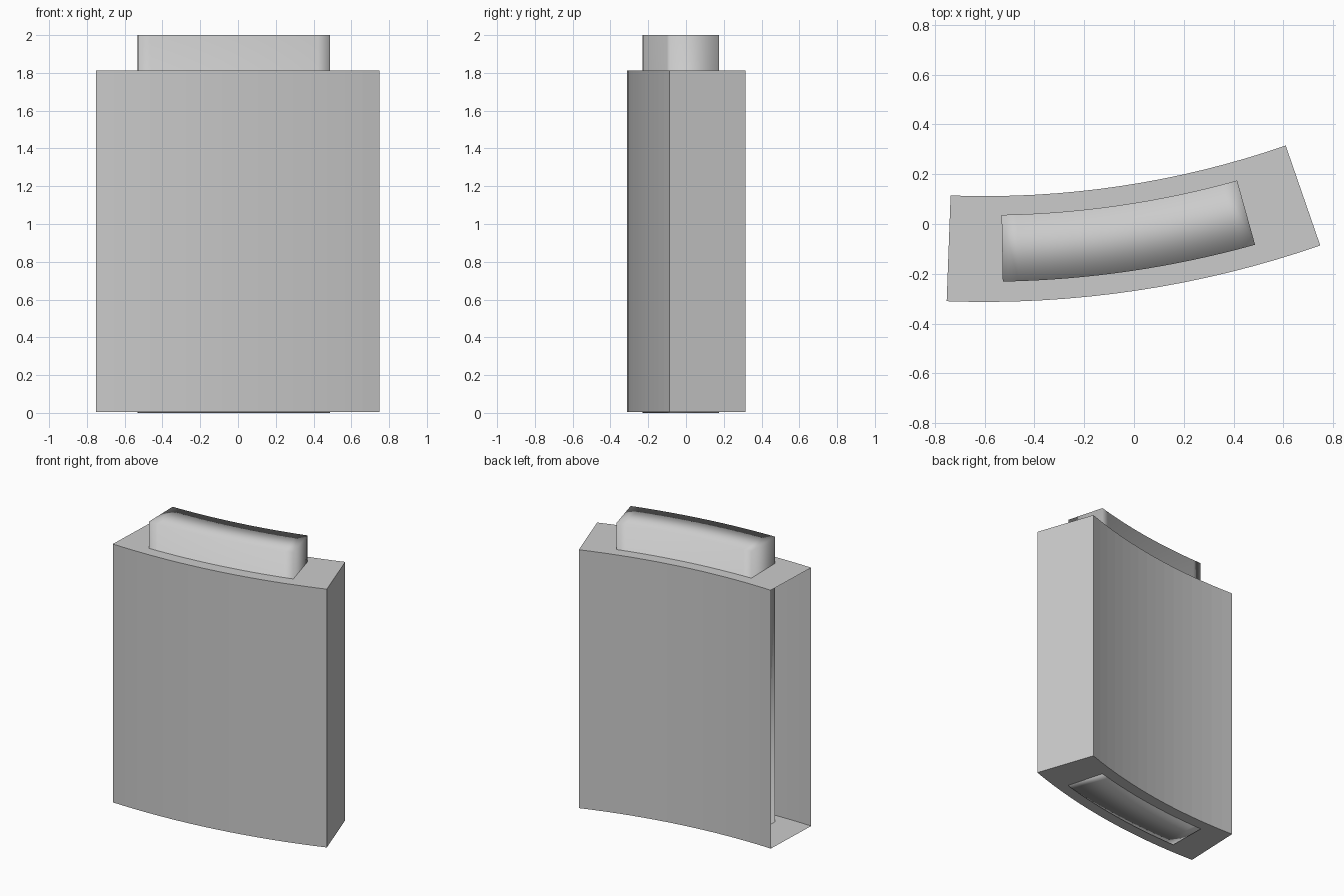
import bpy, bmesh
from math import sin, cos

if "Cube" in bpy.data.objects:
    bpy.data.objects.remove(bpy.data.objects["Cube"])

CX, CY = -0.6, 3.812   # shared centre of all the arcs


def arc_block(name, r_in, r_out, a0, a1, z0, z1, segs, open_left=False, smooth=False):
    """Block whose plan is a slice of a ring, swept from angle a0 to a1."""
    bm = bmesh.new()
    rings = []
    for i in range(segs + 1):
        a = a0 + (a1 - a0) * i / segs
        rings.append([bm.verts.new((CX + r * sin(a), CY - r * cos(a), z))
                      for r, z in ((r_out, z0), (r_in, z0), (r_in, z1), (r_out, z1))])
    for p, q in zip(rings, rings[1:]):
        for k in range(4):
            n = (k + 1) % 4
            bm.faces.new((p[k], q[k], q[n], p[n]))
    bm.faces.new(rings[-1])
    left = bm.faces.new(rings[0][::-1])
    bmesh.ops.recalc_face_normals(bm, faces=bm.faces)
    if open_left:
        bmesh.ops.delete(bm, geom=[left], context='FACES_ONLY')
    for f in bm.faces:
        f.smooth = smooth
    mesh = bpy.data.meshes.new(name)
    bm.to_mesh(mesh)
    bm.free()
    obj = bpy.data.objects.new(name, mesh)
    bpy.context.collection.objects.link(obj)
    return obj


# Outer curved case, open at its left end
arc_block("outer_case", 3.70, 4.125, -0.037, 0.333, 0.005, 1.813, 16, open_left=True)

# Inner curved core, smooth all over, poking out of the top
arc_block("inner_core", 3.776, 4.044, 0.018, 0.272, 0.0, 2.0, 16, smooth=True)
